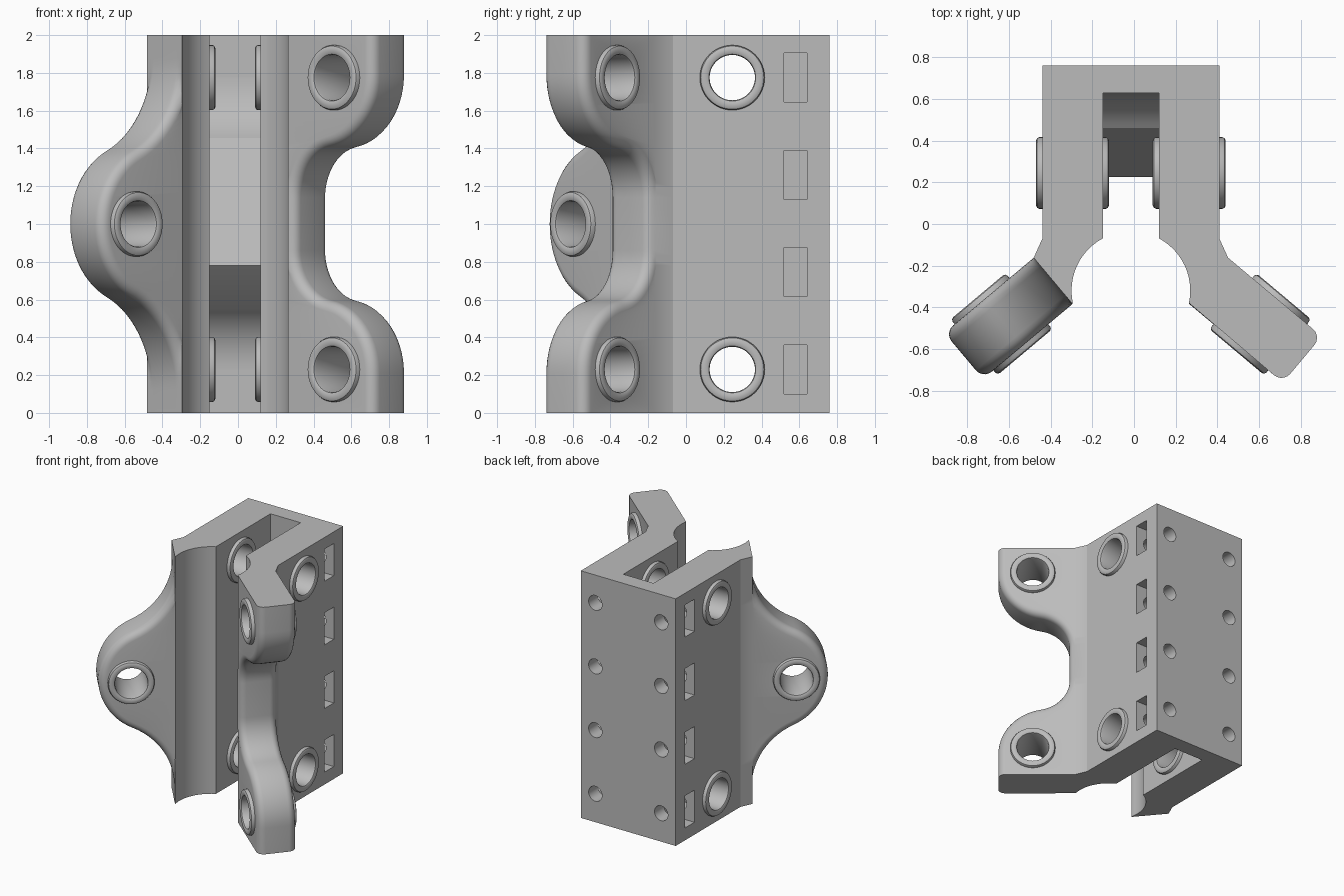
import bpy, bmesh
from math import sin, cos, radians, pi
from mathutils import Vector, Matrix

if "Cube" in bpy.data.objects:
    bpy.data.objects.remove(bpy.data.objects["Cube"])

grey = bpy.data.materials.new("plain grey")
grey.use_nodes = True
grey.diffuse_color = (0.5, 0.5, 0.5, 1)
grey.node_tree.nodes["Principled BSDF"].inputs["Base Color"].default_value = (0.5, 0.5, 0.5, 1)

CX = -0.015                                    # mid plane of the channel
ALONG, ACROSS = Vector((0.766, -0.643)), Vector((0.643, 0.766))
V_OUT, V_IN, U_ROOT = 0.176, -0.114, 0.4615    # wing thickness and root
FILLET = 0.055
PIN_U, PIN_R, LEG_Y = 0.785, 0.12, 0.245
PIN_Z = (0.23, 1.775)
NUT_Z = [0.23 + 0.515 * i for i in range(4)]


def make(name, bm):
    bmesh.ops.remove_doubles(bm, verts=bm.verts, dist=1e-5)
    bmesh.ops.recalc_face_normals(bm, faces=bm.faces)
    me = bpy.data.meshes.new(name)
    bm.to_mesh(me)
    bm.free()
    me.materials.append(grey)
    ob = bpy.data.objects.new(name, me)
    bpy.context.collection.objects.link(ob)
    return ob


def prism(name, pts, shift):
    bm = bmesh.new()
    face = bm.faces.new([bm.verts.new(p) for p in pts])
    ext = bmesh.ops.extrude_face_region(bm, geom=[face])
    verts = [g for g in ext["geom"] if isinstance(g, bmesh.types.BMVert)]
    bmesh.ops.translate(bm, verts=verts, vec=shift)
    return make(name, bm)


def activate(ob):
    bpy.ops.object.select_all(action='DESELECT')
    ob.select_set(True)
    bpy.context.view_layer.objects.active = ob


def smooth(ob):
    activate(ob)
    bpy.ops.object.shade_smooth_by_angle(angle=radians(30))


def cut(ob, bm):
    cutter = make("cutter", bm)
    cutter.hide_render = True
    mod = ob.modifiers.new("cut", 'BOOLEAN')
    mod.operation, mod.solver, mod.object = 'DIFFERENCE', 'EXACT', cutter
    activate(ob)
    bpy.ops.object.modifier_apply(modifier=mod.name)
    bpy.data.objects.remove(cutter)


def placed(centre, axis):
    return Matrix.Translation(centre) @ Vector(axis).to_track_quat('Z', 'Y').to_matrix().to_4x4()


def drill(bm, centre, axis, radius, depth):
    bmesh.ops.create_cone(bm, cap_ends=True, segments=48, radius1=radius, radius2=radius,
                          depth=depth, matrix=placed(centre, axis))


def bushing(name, centre, axis):
    # flanged sleeve with rounded rims, turned around its axis
    end = [(PIN_R, 0.16), (0.124, 0.17), (0.134, 0.175), (0.156, 0.175),
           (0.167, 0.17), (0.172, 0.16)]
    loop = end + [(r, -h) for r, h in reversed(end)]
    bm = bmesh.new()
    n = 48
    rings = [[bm.verts.new((r * cos(2 * pi * i / n), r * sin(2 * pi * i / n), h))
              for r, h in loop] for i in range(n)]
    for i in range(n):
        a, b = rings[i], rings[(i + 1) % n]
        for k in range(len(loop)):
            j = (k + 1) % len(loop)
            bm.faces.new((a[k], a[j], b[j], b[k]))
    bm.transform(placed(centre, axis))
    smooth(make(name, bm))


def rim(tip, lead, r1, r2, angle, steps=14):
    # S-shaped edge from ear tip to root: (u, t, normal u, normal t)
    th = radians(angle)
    rows = [(tip, 0, 1, 0)] if lead else []
    for i in range(steps + 1):
        a = th * i / steps
        rows.append((tip - r1 + r1 * cos(a), lead + r1 * sin(a), cos(a), sin(a)))
    cu, ct = tip - r1 + (r1 + r2) * cos(th), lead + (r1 + r2) * sin(th)
    for i in range(1, steps + 1):
        a = th * (1 - i / steps)
        rows.append((cu - r2 * cos(a), ct - r2 * sin(a), cos(a), sin(a)))
    return rows + [(cu - r2, 1, 1, 0)]


def wing(name, side, rows, ear_in_middle, pins):
    if ear_in_middle:
        path = [(r, -1) for r in reversed(rows)] + [(r, 1) for r in rows[1:]]
    else:
        path = [(r, 1) for r in rows] + [(r, -1) for r in reversed(rows[:-1])]

    def height(t, sign):
        return 1 + sign * t if ear_in_middle else (t if sign > 0 else 2 - t)

    # rounded edge: inset distance and position through the thickness
    quarter = [(FILLET * (1 - sin(a)), FILLET * (1 - cos(a)))
               for a in (pi / 2 * i / 5 for i in range(6))]
    edge = [(e, V_OUT - d) for e, d in quarter] + [(e, V_IN + d) for e, d in reversed(quarter)]
    arc = [Vector((0.285 * cos(a), -0.32 + 0.285 * sin(a)))
           for a in (radians(-12 + 73.7 * i / 12) for i in range(13))]
    bm = bmesh.new()
    loops = []
    for (u, t, nu, nt), sign in path:
        z = height(t, sign)
        sec = [(Vector((0.425, -0.07)), z), (ALONG * U_ROOT + ACROSS * V_OUT, z)]
        sec += [(ALONG * max(u - e * nu, U_ROOT) + ACROSS * v, height(t - e * nt, sign))
                for e, v in edge]
        sec += [(p, z) for p in arc]
        loops.append([bm.verts.new((CX + side * p.x, p.y, h)) for p, h in sec])
    for a, b in zip(loops, loops[1:]):
        for k in range(len(a)):
            j = (k + 1) % len(a)
            bm.faces.new((a[k], a[j], b[j], b[k]))
    bm.faces.new(loops[0])
    bm.faces.new(loops[-1])
    ob = make(name, bm)

    mid = ALONG * PIN_U + ACROSS * (V_OUT + V_IN) / 2
    axis = (side * ACROSS.x, ACROSS.y, 0)
    holes = bmesh.new()
    for z in pins:
        centre = (CX + side * mid.x, mid.y, z)
        drill(holes, centre, axis, 0.14, 0.5)
        bushing(name + "_bushing", centre, axis)
    cut(ob, holes)
    smooth(ob)


# U-shaped channel body
half = [(0.135, 0.63), (0.135, -0.07), (0.425, -0.07), (0.425, 0.76)]
outline = half + [(-x, y) for x, y in reversed(half)]
body = prism("channel_body", [(CX + x, y, 0) for x, y in outline], (0, 0, 2))

# pivot holes, nut pockets and screw holes
pivots, pockets, screws = bmesh.new(), bmesh.new(), bmesh.new()
for z in PIN_Z:
    drill(pivots, (CX, LEG_Y, z), (1, 0, 0), 0.14, 1.2)
for side in (-1, 1):
    for z in NUT_Z:
        bmesh.ops.create_cube(pockets, size=1, matrix=Matrix.Translation((CX + side * 0.345, 0.58, z))
                              @ Matrix.Diagonal((0.3, 0.12, 0.26, 1)))
        drill(screws, (CX + side * 0.295, 0.62, z), (0, 1, 0), 0.06, 0.44)
for tool in (pivots, pockets, screws):
    cut(body, tool)
smooth(body)

# leg bushings
for side in (-1, 1):
    for z in PIN_Z:
        bushing("leg_bushing", (CX + side * 0.28, LEG_Y, z), (1, 0, 0))

# web inside the channel, hollowed around the pivots
swing = [(LEG_Y + 0.385 * cos(a), 0.385 * sin(a))
         for a in (radians(56 * i / 12) for i in range(13))]
profile = [(y, PIN_Z[0] + h) for y, h in swing] + [(0.225, 0.78)]
profile += [(y, PIN_Z[1] - h) for y, h in reversed(swing)]
profile += [(0.64, PIN_Z[1]), (0.64, PIN_Z[0])]
web = prism("channel_web", [(CX - 0.135, y, z) for y, z in profile], (0.27, 0, 0))
smooth(web)

# hinge wings: two ears on one side, a single ear on the other
wing("two_ear_wing", 1, rim(1.0485, 0.21, 0.39, 0.27, 80), False, PIN_Z)
wing("single_ear_wing", -1, rim(1.0215, 0, 0.43, 0.54, 65), True, (1.0,))
bpy.ops.object.select_all(action='DESELECT')
